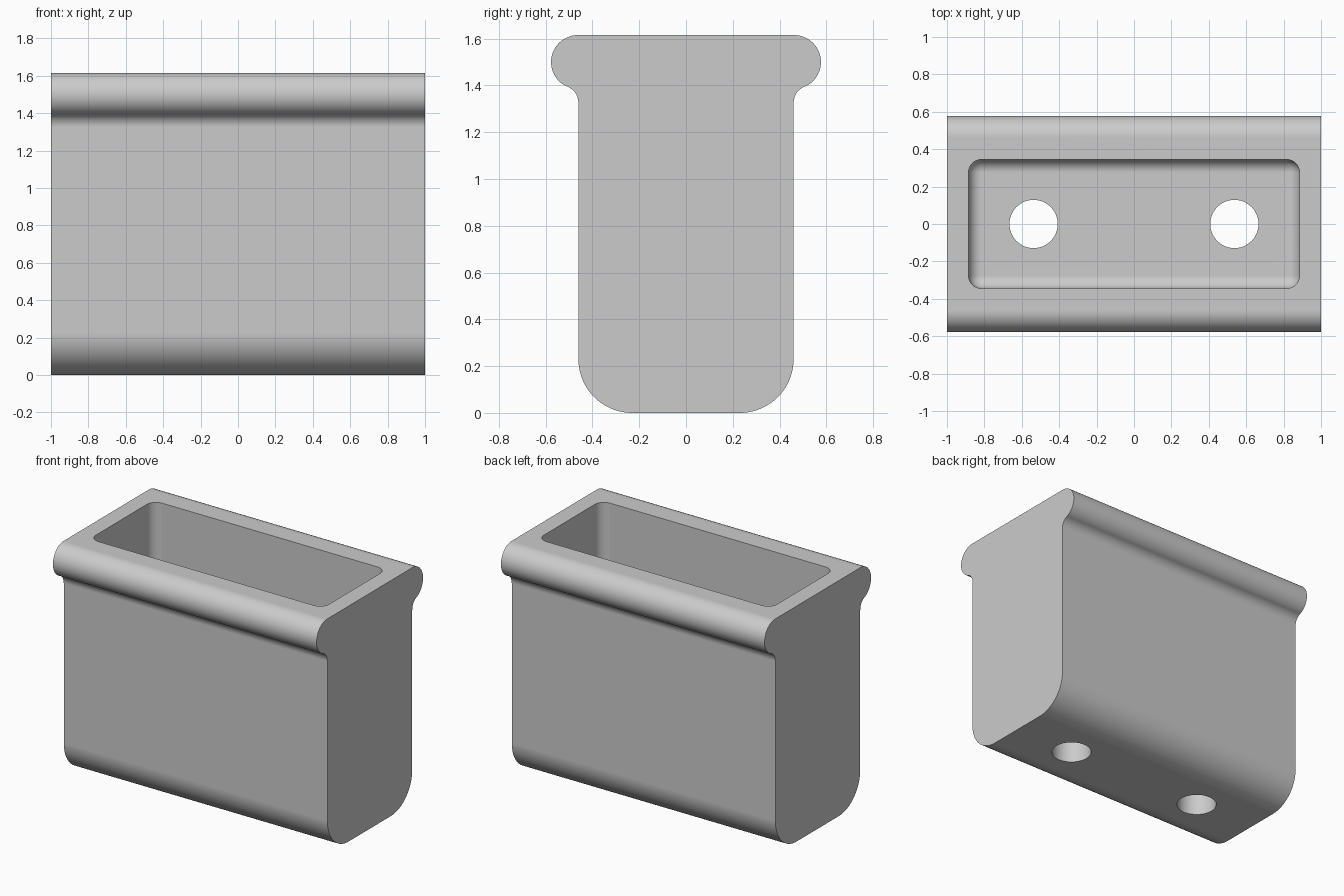
import bpy
import bmesh
from math import cos, sin, hypot, atan2, pi, radians

default = bpy.data.objects.get("Cube")
if default:
    bpy.data.objects.remove(default, do_unlink=True)

HALF_LENGTH, HALF_WIDTH, HEIGHT = 1.0, 0.46, 1.615
FOOT_R, BEAD_R, WALL, FLOOR = 0.23, 0.115, 0.115, 0.23
CAVITY_R, HOLE_R, HOLE_X = 0.07, 0.129, 0.537

grey = bpy.data.materials.new("light grey")
grey.use_nodes = True
colour = (0.6, 0.6, 0.6, 1)
grey.diffuse_color = colour
grey.node_tree.nodes["Principled BSDF"].inputs["Base Color"].default_value = colour


def arc(y, z, r, start, end, steps):
    angles = [start + (end - start) * i / steps for i in range(steps + 1)]
    return [(y + r * cos(a), z + r * sin(a)) for a in angles]


def make_object(name, bm):
    bmesh.ops.recalc_face_normals(bm, faces=bm.faces)
    mesh = bpy.data.meshes.new(name)
    bm.to_mesh(mesh)
    bm.free()
    mesh.materials.append(grey)
    obj = bpy.data.objects.new(name, mesh)
    bpy.context.collection.objects.link(obj)
    return obj


# Side profile: rounded foot, straight wall, concave fillet, rounded rim bead
bead_y, bead_z = HALF_WIDTH + 0.002, HEIGHT - BEAD_R
drop = 0.175
fillet_r = (drop ** 2 - BEAD_R ** 2) / (2 * BEAD_R)
fillet_y, fillet_z = HALF_WIDTH + fillet_r, bead_z - drop
toward = atan2(bead_z - fillet_z, bead_y - fillet_y)
half = arc(HALF_WIDTH - FOOT_R, FOOT_R, FOOT_R, -pi / 2, 0, 20)
half += arc(fillet_y, fillet_z, fillet_r, pi, toward, 12)
half += arc(bead_y, bead_z, BEAD_R, toward - pi, pi / 2, 28)[1:]
profile = half + [(-y, z) for y, z in reversed(half)]

# Body extruded along its length
bm = bmesh.new()
end = bm.faces.new([bm.verts.new((-HALF_LENGTH, y, z)) for y, z in profile])
side = bmesh.ops.extrude_face_region(bm, geom=[end])["geom"]
bmesh.ops.translate(bm, vec=(2 * HALF_LENGTH, 0, 0),
                    verts=[v for v in side if isinstance(v, bmesh.types.BMVert)])
body = make_object("holder_body", bm)

# Cavity cutter: box with rounded upright and floor edges
bm = bmesh.new()
bmesh.ops.create_cube(bm, size=1)
top = HEIGHT + 0.2
for v in bm.verts:
    v.co.x *= 2 * (HALF_LENGTH - WALL)
    v.co.y *= 2 * (HALF_WIDTH - WALL)
    v.co.z = top if v.co.z > 0 else FLOOR
edges = [e for e in bm.edges if any(v.co.z < HEIGHT for v in e.verts)]
bmesh.ops.bevel(bm, geom=edges, offset=CAVITY_R, segments=8, profile=0.5,
                affect='EDGES')
cutters = [make_object("cavity_cutter", bm)]

# Screw hole cutters
for name, sign in (("left_hole_cutter", 1), ("right_hole_cutter", -1)):
    bm = bmesh.new()
    bmesh.ops.create_cone(bm, cap_ends=True, segments=48, radius1=HOLE_R,
                          radius2=HOLE_R, depth=1)
    bmesh.ops.translate(bm, verts=bm.verts, vec=(sign * HOLE_X, 0, 0.1))
    cutters.append(make_object(name, bm))

# Cut the body, then discard the cutters
bpy.ops.object.select_all(action='DESELECT')
body.select_set(True)
bpy.context.view_layer.objects.active = body
for cutter in cutters:
    cutter.hide_render = True
    mod = body.modifiers.new("cut", 'BOOLEAN')
    mod.operation = 'DIFFERENCE'
    mod.solver = 'EXACT'
    mod.object = cutter
    bpy.ops.object.modifier_apply(modifier=mod.name)
    bpy.data.objects.remove(cutter, do_unlink=True)

# Smooth curves with crisp rims and flat walls
bpy.ops.object.shade_smooth_by_angle(angle=radians(35))
weighted = body.modifiers.new("flat_walls", 'WEIGHTED_NORMAL')
weighted.keep_sharp = True
